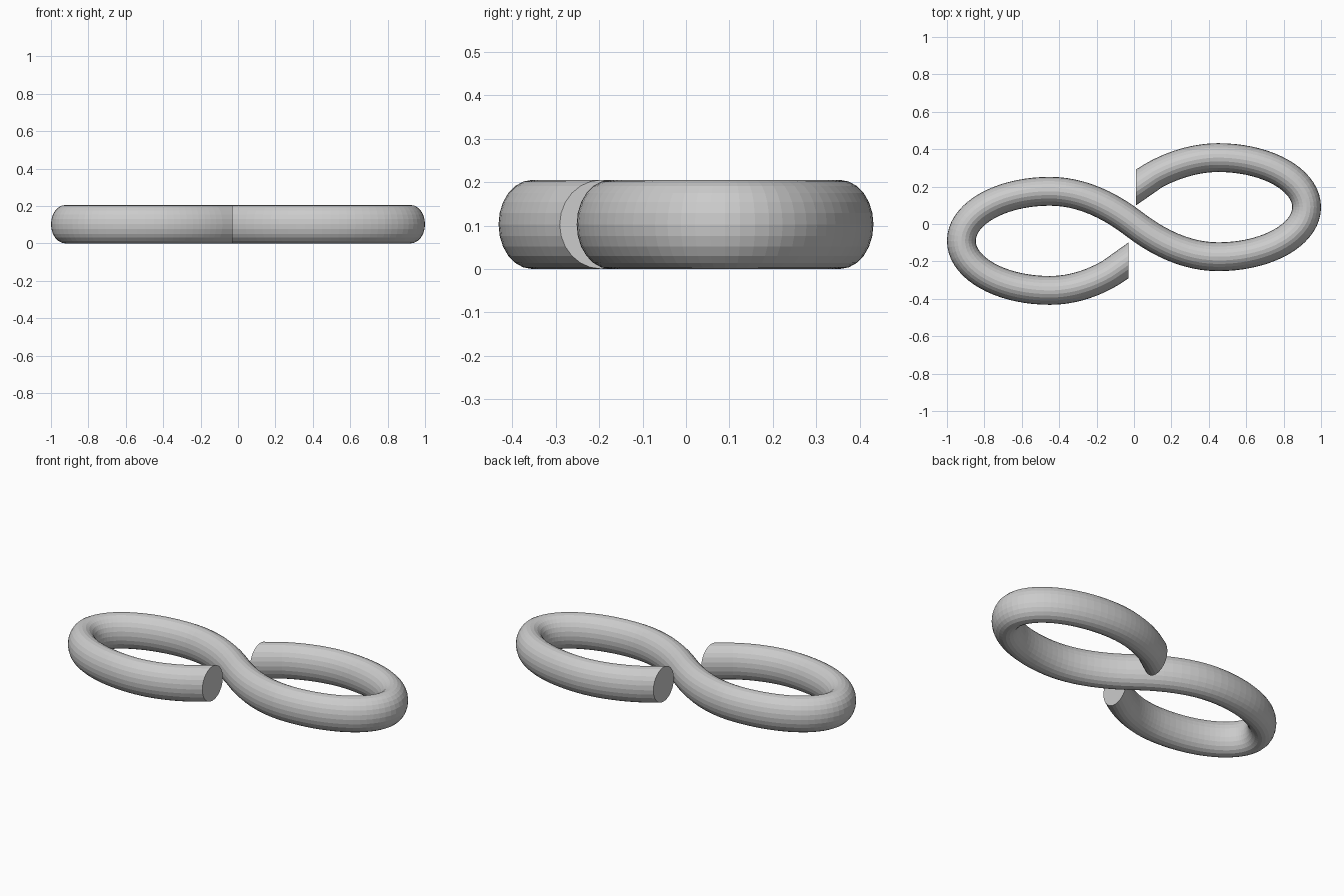
import bpy, bmesh
from math import sin, cos, pi
from mathutils import Vector
from mathutils.geometry import interpolate_bezier

if "Cube" in bpy.data.objects:
    bpy.data.objects.remove(bpy.data.objects["Cube"])

SIDES = 24
HALF_W, HALF_H = 0.077, 0.1025      # oval bar section
END_HALF = 0.096                    # half width of the upright end cuts


def bezier(a, b, c, d, n):
    pts = interpolate_bezier(Vector(a), Vector(b), Vector(c), Vector(d), n)
    return [Vector((p[0], p[1])) for p in pts]


def half_path(end_x):
    """Centre line from the middle of the S round one hook to its cut end."""
    pts = bezier((0, 0, 0), (0.15, -0.115, 0), (0.30, -0.175, 0), (0.45, -0.175, 0), 12)
    n = 36
    for i in range(1, n):
        t = -pi / 2 + pi * i / n
        pts.append(Vector((0.45 + 0.473 * cos(t), 0.09 + 0.265 * sin(t))))
    top = bezier((0.45, 0.355, 0), (0.29, 0.355, 0), (end_x + 0.11, 0.285, 0), (end_x, 0.195, 0), 16)
    # leave room before the slanted end ring
    pts += [p for p in top[:-1] if (p - top[-1]).length > 0.1] + [top[-1]]
    return pts


right = half_path(0.01)
left = [-p for p in half_path(0.03)]
path = left[::-1] + right[1:]

# sweep the oval section along the S
bm = bmesh.new()
rings = []
last = len(path) - 1
for i, p in enumerate(path):
    if i in (0, last):
        side = Vector((0, -END_HALF if i == 0 else END_HALF))
        tan = path[1] - path[0] if i == 0 else path[last] - path[last - 1]
        if Vector((-tan.y, tan.x)).dot(side) < 0:
            side = -side
    else:
        tan = (path[i + 1] - path[i - 1]).normalized()
        side = Vector((-tan.y, tan.x)) * HALF_W
    ring = []
    for k in range(SIDES):
        a = 2 * pi * k / SIDES
        q = p + side * cos(a)
        ring.append(bm.verts.new((q.x, q.y, HALF_H + HALF_H * sin(a))))
    rings.append(ring)
for r0, r1 in zip(rings, rings[1:]):
    for k in range(SIDES):
        j = (k + 1) % SIDES
        bm.faces.new((r0[k], r0[j], r1[j], r1[k]))
# flat cut ends
bm.faces.new(rings[0])
bm.faces.new(rings[-1])
bmesh.ops.recalc_face_normals(bm, faces=bm.faces)

mesh = bpy.data.meshes.new("s_hook")
bm.to_mesh(mesh)
bm.free()
hook = bpy.data.objects.new("s_hook", mesh)
bpy.context.collection.objects.link(hook)
